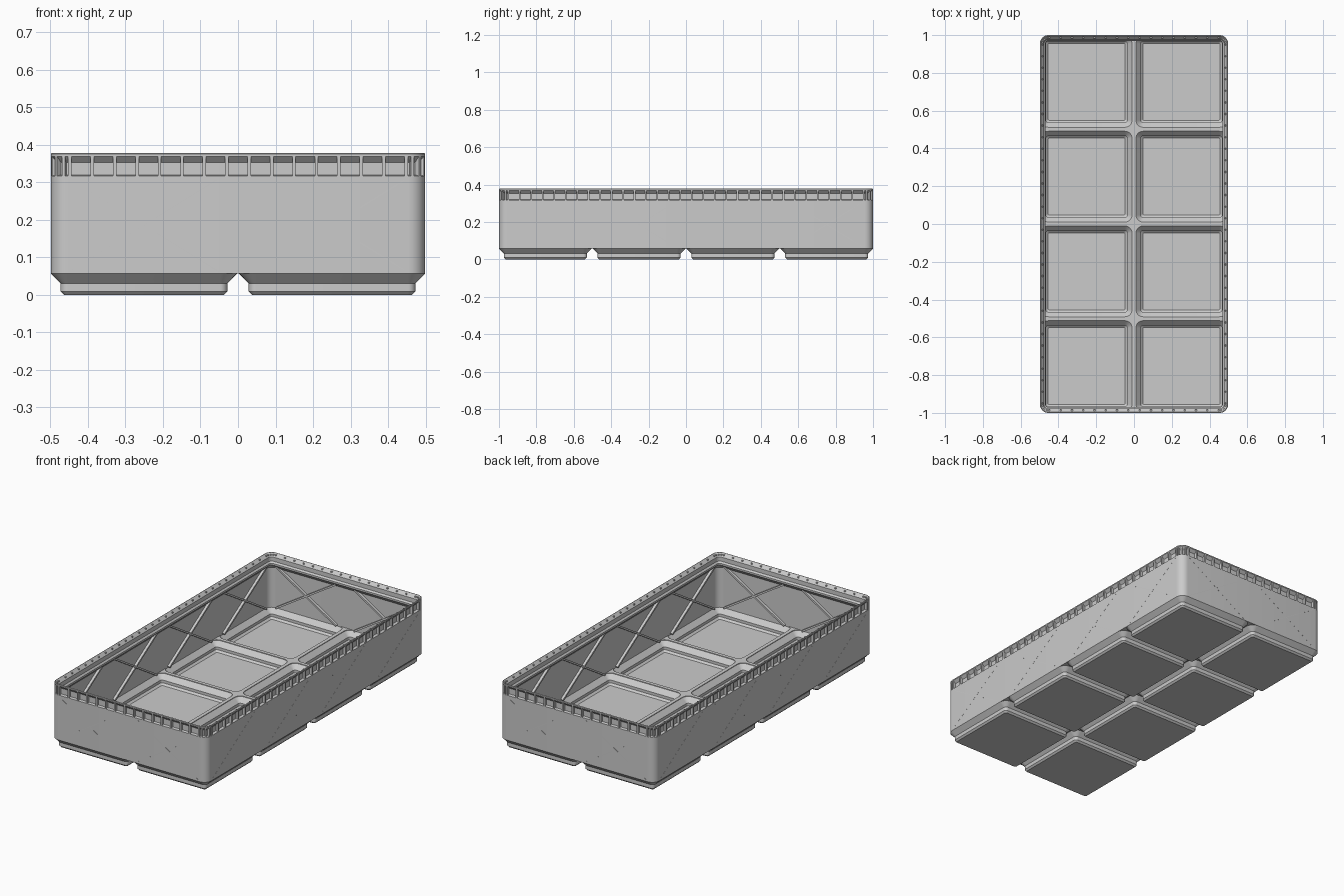
import bpy, bmesh, math
from mathutils import Matrix, Vector

if "Cube" in bpy.data.objects:
    bpy.data.objects.remove(bpy.data.objects["Cube"])

BX, BY = 0.4985, 1.0      # body half sizes
PITCH = 0.5015            # cell pitch
HALF = 0.24776            # cell half size
R = 0.045                 # outer corner radius
SEG = 8                   # segments per corner

grey = bpy.data.materials.new("light grey plastic")
grey.diffuse_color = (0.6, 0.6, 0.6, 1)
grey.use_nodes = True
grey.node_tree.nodes["Principled BSDF"].inputs["Base Color"].default_value = grey.diffuse_color


def rounded(x0, x1, y0, y1, z, radii):
    """Rounded rectangle loop; radii in order +x+y, -x+y, -x-y, +x-y."""
    pts = []
    corners = [(x1, y1, -1, -1), (x0, y1, 1, -1), (x0, y0, 1, 1), (x1, y0, -1, 1)]
    for i, (x, y, sx, sy) in enumerate(corners):
        r = radii[i]
        for k in range(SEG + 1):
            a = math.pi / 2 * (i + k / SEG)
            pts.append((x + sx * r + r * math.cos(a), y + sy * r + r * math.sin(a), z))
    return pts


def finish(bm, name):
    bmesh.ops.remove_doubles(bm, verts=bm.verts, dist=1e-5)
    bmesh.ops.dissolve_degenerate(bm, dist=1e-5, edges=bm.edges)
    bmesh.ops.recalc_face_normals(bm, faces=bm.faces)
    me = bpy.data.meshes.new(name)
    bm.to_mesh(me)
    bm.free()
    me.materials.append(grey)
    ob = bpy.data.objects.new(name, me)
    bpy.context.collection.objects.link(ob)
    return ob


def loft(name, rings, closed=False):
    """Skin a list of loops; cap both ends or join the last to the first."""
    bm = bmesh.new()
    loops = [[bm.verts.new(p) for p in ring] for ring in rings]
    n = len(loops[0])
    pairs = list(zip(loops, loops[1:]))
    if closed:
        pairs.append((loops[-1], loops[0]))
    else:
        bm.faces.new(loops[0])
        bm.faces.new(loops[-1])
    for a, b in pairs:
        for i in range(n):
            j = (i + 1) % n
            bm.faces.new((a[i], a[j], b[j], b[i]))
    return finish(bm, name)


def add_box(bm, size, matrix):
    bmesh.ops.create_cube(bm, size=1, matrix=matrix @ Matrix.Diagonal((*size, 1)))


# Wall and stacking lip: (inset from the outer face, height)
profile = [(0, 0.064), (0, 0.317), (0.015, 0.320), (0.015, 0.353), (0, 0.369),
           (0, 0.3755), (0.0025, 0.378), (0.005, 0.378), (0.0227, 0.359),
           (0.0227, 0.335), (0.031, 0.326), (0.031, 0.316), (0.0075, 0.292),
           (0.0075, 0.064)]
loft("wall_and_lip",
     [rounded(-BX + o, BX - o, -BY + o, BY - o, z, [R - o] * 4) for o, z in profile],
     closed=True)

# Hollow feet: one thin pan per cell, with ridges between the cells
inner = [(0.204, 0.008, 0.008), (0.215, 0.013, 0.018), (0.215, 0.013, 0.034),
         (0.2403, 0.0375, 0.0605), (0.2403, 0.0375, 0.064)]
outer = [(HALF, R, 0.0567), (0.2221, 0.0193, 0.031), (0.2221, 0.0193, 0.0095),
         (0.2126, 0.0098, 0.0)]
for ix in range(2):
    for iy in range(4):
        cx, cy = (ix - 0.5) * PITCH, (iy - 1.5) * PITCH

        def pan(h, r, z):
            return rounded(cx - h, cx + h, cy - h, cy + h, z, [r] * 4)

        def border(z):
            radii = [R if (ix == sx and iy == sy) else 0
                     for sx, sy in ((1, 3), (0, 3), (0, 0), (1, 0))]
            h = PITCH / 2
            return rounded(max(cx - h, -BX), min(cx + h, BX),
                           max(cy - h, -BY), min(cy + h, BY), z, radii)

        loft(f"foot_{ix}_{iy}", [pan(*p) for p in inner]
             + [border(0.064), border(0.0567)] + [pan(*p) for p in outer])


# Sides as frames: local x runs along the wall, y points inward
def side_frame(turn):
    dist = BY if turn % 2 == 0 else BX
    rot = Matrix.Rotation(turn * math.pi / 2, 4, 'Z')
    return rot @ Matrix.Translation((0, -dist, 0))


ribs, braces, lines = bmesh.new(), bmesh.new(), bmesh.new()
for turn in range(4):
    frame = side_frame(turn)
    cells, count, reach = (2, 16, 0.448) if turn % 2 == 0 else (4, 32, 0.95)
    # Short ribs under the lip
    for k in range(count):
        u = -reach + 2 * reach * k / (count - 1)
        add_box(ribs, (0.009, 0.0165, 0.056),
                frame @ Matrix.Translation((u, 0.00875, 0.344)))
    # Crossed braces inside each wall, with hairline seams outside
    for c in range(cells):
        u = (c - (cells - 1) / 2) * PITCH
        for s in (-1, 1):
            ang = s * math.atan2(0.24, 0.386)
            rot = Matrix.Rotation(ang, 4, 'Y')
            add_box(braces, (0.455, 0.016, 0.010),
                    frame @ Matrix.Translation((u, 0.0145, 0.186)) @ rot)
            add_box(lines, (0.455, 0.003, 0.002),
                    frame @ Matrix.Translation((u, 0.0011, 0.186)) @ rot)

# Corner ribs under the lip
for sx in (-1, 1):
    for sy in (-1, 1):
        base = Vector((sx * (BX - R), sy * (BY - R), 0.344))
        for a in (math.radians(15), math.radians(45), math.radians(75)):
            d = Vector((sx * math.cos(a), sy * math.sin(a), 0))
            rot = Matrix.Rotation(math.atan2(d.y, d.x), 4, 'Z')
            add_box(ribs, (0.0165, 0.008, 0.056),
                    Matrix.Translation(base + d * (R - 0.009)) @ rot)

finish(ribs, "lip_ribs")
finish(braces, "inner_cross_braces")
finish(lines, "outer_cross_seams")

# Smooth the rounded corners, keep the edges sharp
bpy.ops.object.select_all(action='SELECT')
bpy.context.view_layer.objects.active = bpy.context.selected_objects[0]
bpy.ops.object.shade_smooth_by_angle(angle=math.radians(25))
